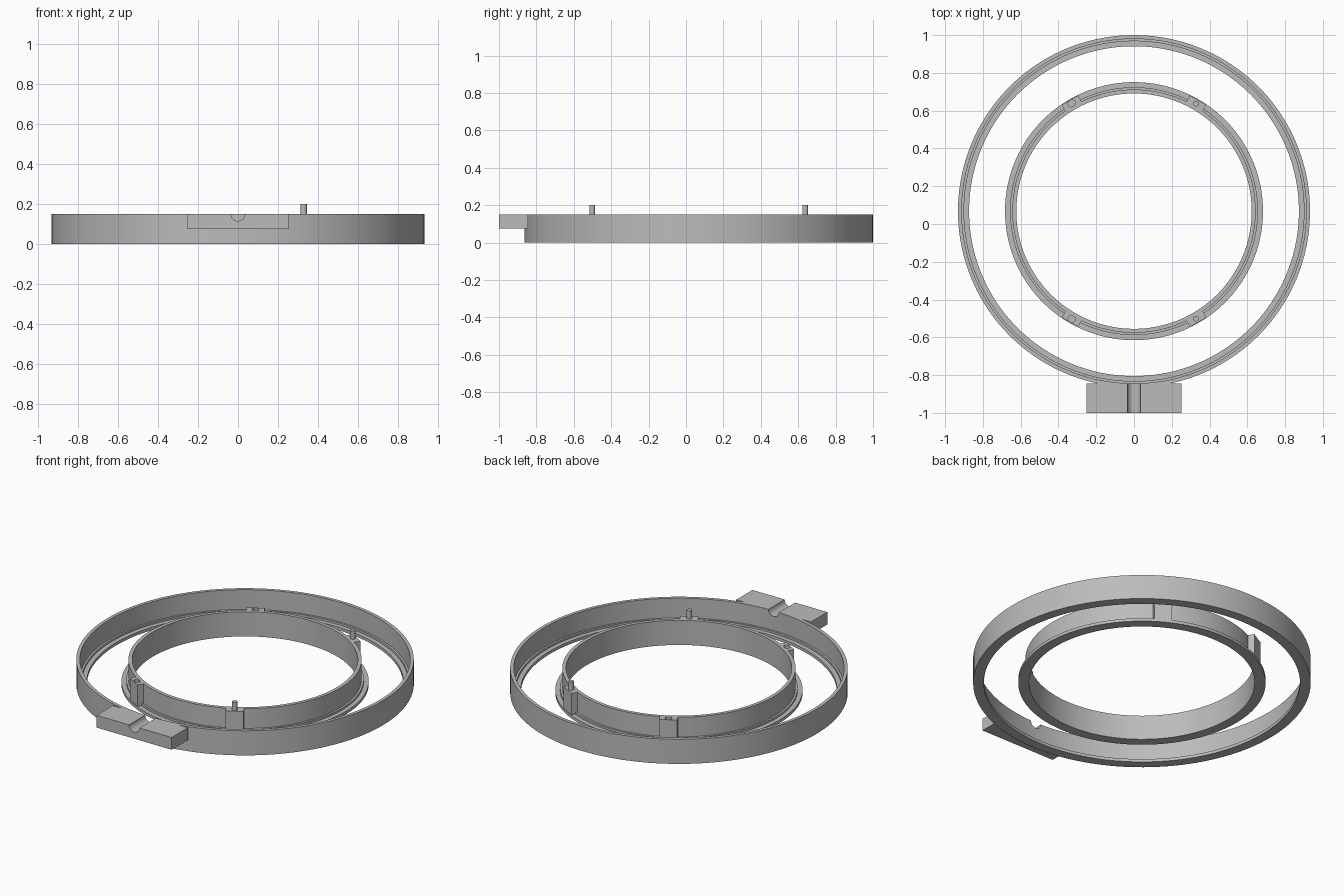
import bpy, math
from mathutils import Vector

if "Cube" in bpy.data.objects:
    bpy.data.objects.remove(bpy.data.objects["Cube"])

CY = 0.068   # shared centre of both rings
TOP = 0.15   # wall height

grey = bpy.data.materials.new("plain grey")
grey.use_nodes = True
colour = (0.5, 0.5, 0.5, 1)
grey.diffuse_color = colour
grey.node_tree.nodes["Principled BSDF"].inputs["Base Color"].default_value = colour


def finish(ob, name):
    ob.name = name
    ob.data.materials.clear()
    ob.data.materials.append(grey)
    return ob


def lathe(name, profile, steps=160):
    """Closed ring from a (radius, height) cross-section."""
    n = len(profile)
    verts, faces = [], []
    for i in range(steps):
        a = 2 * math.pi * i / steps
        verts += [(r * math.cos(a), CY + r * math.sin(a), z) for r, z in profile]
        j = (i + 1) % steps
        faces += [(i * n + k, j * n + k, j * n + (k + 1) % n, i * n + (k + 1) % n)
                  for k in range(n)]
    mesh = bpy.data.meshes.new(name)
    mesh.from_pydata(verts, [], faces)
    ob = bpy.data.objects.new(name, mesh)
    bpy.context.collection.objects.link(ob)
    return finish(ob, name)


def box(name, centre, size, turn=0):
    bpy.ops.mesh.primitive_cube_add(size=1, location=centre, rotation=(0, 0, turn))
    ob = bpy.context.object
    ob.scale = size
    return finish(ob, name)


def rod(name, centre, radius, depth, rotation=(0, 0, 0)):
    bpy.ops.mesh.primitive_cylinder_add(vertices=32, radius=radius, depth=depth,
                                        location=centre, rotation=rotation)
    return finish(bpy.context.object, name)


def cut(ob, cutter):
    mod = ob.modifiers.new("cut", 'BOOLEAN')
    mod.operation = 'DIFFERENCE'
    mod.solver = 'EXACT'
    mod.object = cutter
    cutter.hide_render = True
    cutter.hide_set(True)
    cutter.display_type = 'WIRE'


def smooth(ob):
    bpy.ops.object.select_all(action='DESELECT')
    ob.select_set(True)
    bpy.context.view_layer.objects.active = ob
    bpy.ops.object.shade_smooth_by_angle(angle=math.radians(30))


# Outer ring: tall outer wall with a stepped inner flange
outer = lathe("outer_ring", [(0.873, 0), (0.932, 0), (0.932, TOP), (0.912, TOP),
                             (0.912, 0.03), (0.9, 0.03), (0.9, 0.018), (0.873, 0.018)])
# Inner ring: tall inner wall with a stepped outer flange
inner = lathe("inner_ring", [(0.623, 0), (0.683, 0), (0.683, 0.018), (0.656, 0.018),
                             (0.656, 0.03), (0.644, 0.03), (0.644, TOP), (0.623, TOP)])
smooth(outer)
smooth(inner)

# Front tab with a half-round cable channel running through the wall
tab = box("front_tab", (0, -0.922, 0.1125), (0.505, 0.156, 0.075))
channel = rod("channel_cutter", (0, -0.9, TOP), 0.035, 0.4, (math.pi / 2, 0, 0))
cut(tab, channel)
cut(outer, channel)

# Four bosses: pins on the left side, sockets on the right
for side, end in ((1, 1), (1, -1), (-1, 1), (-1, -1)):
    label = ("left" if side > 0 else "right") + ("_back" if end > 0 else "_front")
    d = Vector((side * math.cos(math.pi / 3), end * math.sin(math.pi / 3), 0))
    origin = Vector((0, CY, 0))
    boss = box("boss_" + label, origin + d * 0.657 + Vector((0, 0, 0.08)),
               (0.044, 0.1, 0.14), math.atan2(d.y, d.x))
    spot = origin + d * 0.657
    if side > 0:
        smooth(rod("pin_" + label, spot + Vector((0, 0, 0.165)), 0.015, 0.07))
    else:
        cut(boss, rod("socket_cutter_" + label, spot + Vector((0, 0, TOP)), 0.02, 0.11))
